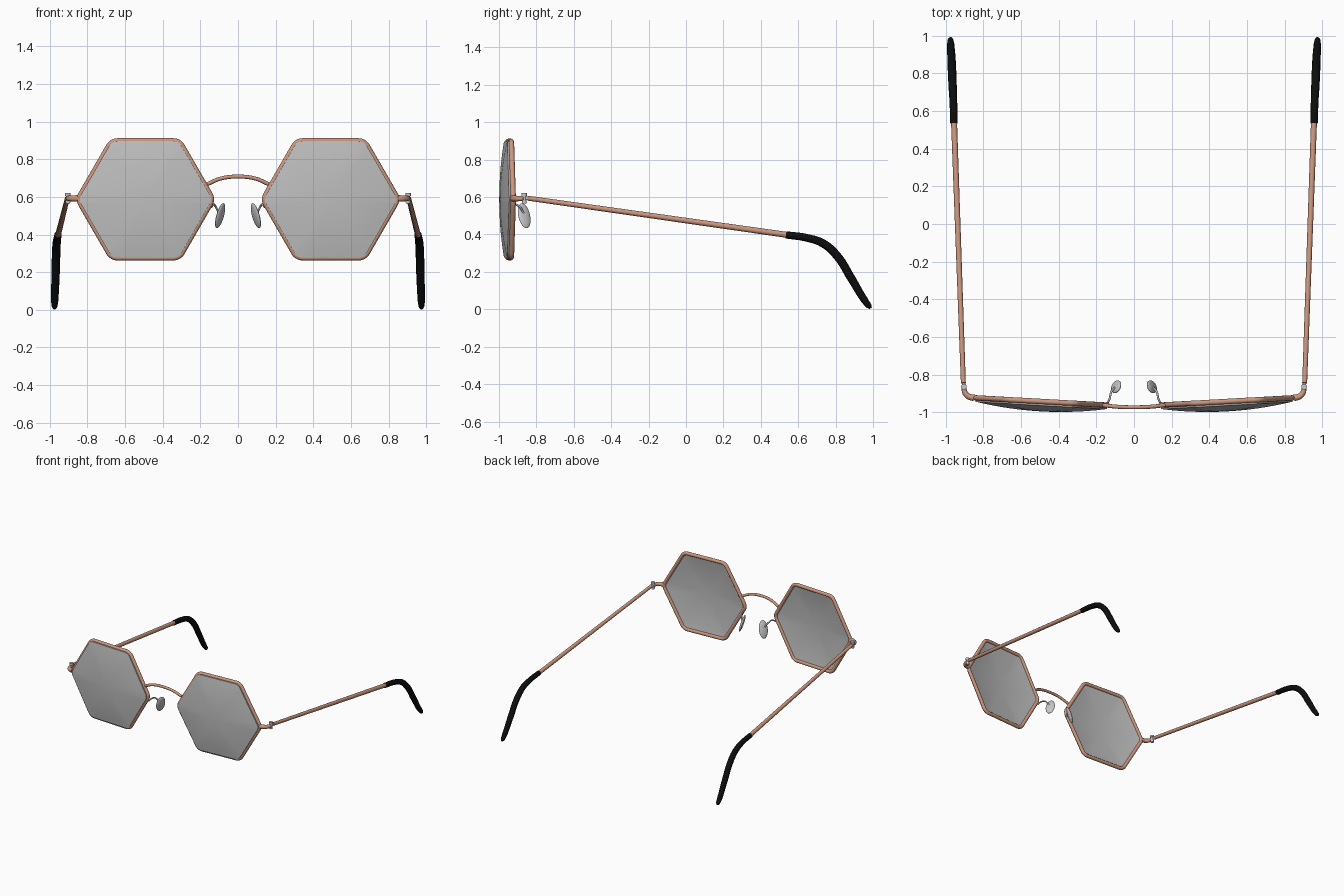
import bpy, bmesh, math
from mathutils import Vector, Matrix

cube = bpy.data.objects.get("Cube")
if cube:
    bpy.data.objects.remove(cube, do_unlink=True)


def material(name, rgb):
    m = bpy.data.materials.new(name)
    m.use_nodes = True
    m.diffuse_color = (*rgb, 1)
    m.node_tree.nodes["Principled BSDF"].inputs["Base Color"].default_value = (*rgb, 1)
    return m


COPPER = material("copper", (0.6, 0.31, 0.21))
GLASS = material("grey_lens", (0.52, 0.52, 0.52))
SILVER = material("silver", (0.58, 0.58, 0.6))
BLACK = material("black", (0.004, 0.004, 0.004))


def finish(bm, name, mat, mirrored=True):
    """Make an object from a bmesh, plus its mirror image on the other side."""
    bmesh.ops.recalc_face_normals(bm, faces=bm.faces)
    for side in ("left_", "right_") if mirrored else ("",):
        if side == "right_":
            bmesh.ops.transform(bm, matrix=Matrix.Scale(-1, 4, (1, 0, 0)), verts=bm.verts)
            bmesh.ops.reverse_faces(bm, faces=bm.faces)
        mesh = bpy.data.meshes.new(side + name)
        bm.to_mesh(mesh)
        mesh.materials.append(mat)
        obj = bpy.data.objects.new(side + name, mesh)
        bpy.context.collection.objects.link(obj)
        bpy.ops.object.select_all(action="DESELECT")
        obj.select_set(True)
        bpy.context.view_layer.objects.active = obj
        bpy.ops.object.shade_smooth_by_angle(angle=math.radians(40))
    bm.free()


def tube(name, points, radius, mat, scales=None, cyclic=False, smooth=True, mirrored=True):
    """Sweep a round section along a path."""
    cu = bpy.data.curves.new(name + "_path", "CURVE")
    cu.dimensions = "3D"
    cu.bevel_depth, cu.bevel_resolution = radius, 4
    cu.use_fill_caps = True
    cu.resolution_u = 8
    sp = cu.splines.new("BEZIER" if smooth else "POLY")
    pts = sp.bezier_points if smooth else sp.points
    pts.add(len(points) - 1)
    for i, (p, co) in enumerate(zip(pts, points)):
        p.co = co if smooth else (*co, 1)
        p.radius = scales[i] if scales else 1
        if smooth:
            p.handle_left_type = p.handle_right_type = "AUTO"
    sp.use_cyclic_u = cyclic
    path = bpy.data.objects.new(name + "_path", cu)
    bpy.context.collection.objects.link(path)
    bpy.context.view_layer.update()
    bm = bmesh.new()
    bm.from_mesh(path.evaluated_get(bpy.context.evaluated_depsgraph_get()).to_mesh())
    bpy.data.objects.remove(path, do_unlink=True)
    bmesh.ops.remove_doubles(bm, verts=bm.verts, dist=0.00001)
    finish(bm, name, mat, mirrored)


# Rounded hexagon outline and the slightly turned plane of each lens
CX, CZ = 0.492, 0.587


def hexagon(apothem, fillet, steps=6):
    out = []
    reach = (apothem - fillet) / math.cos(math.pi / 6)
    for k in range(6):
        mid = k * math.pi / 3
        for s in range(steps + 1):
            a = mid - math.pi / 6 + s / steps * math.pi / 3
            out.append(Vector((reach * math.cos(mid) + fillet * math.cos(a),
                               reach * math.sin(mid) + fillet * math.sin(a))))
    return out


def place(p, depth=0):
    return Vector((CX + p.x, -0.943 + 0.055 * p.x + depth, CZ + p.y))


# Rims
tube("rim", [place(p) for p in hexagon(0.311, 0.055)], 0.014, COPPER, cyclic=True, smooth=False)

# Domed lenses: rings on a front and a back cap, joined along the edge
outline, rings = hexagon(0.309, 0.05), 8
bm = bmesh.new()
edges = []
for offset in (-0.053, -0.028):
    centre = bm.verts.new(place(Vector((0, 0)), offset))
    last = None
    for r in range(1, rings + 1):
        ring = []
        for p in outline:
            q = p * r / rings
            ring.append(bm.verts.new(place(q, offset + q.length_squared / 3.8)))
        for i in range(len(ring)):
            a, b = ring[i - 1], ring[i]
            bm.faces.new((last[i - 1], a, b, last[i]) if last else (centre, a, b))
        last = ring
    edges.append(last)
front, back = edges
for i in range(len(front)):
    bm.faces.new((front[i - 1], front[i], back[i], back[i - 1]))
finish(bm, "lens", GLASS)

# Bridge arch
tube("bridge", [(-0.163, -0.963, 0.668), (-0.09, -0.971, 0.698), (0, -0.974, 0.708),
                (0.09, -0.971, 0.698), (0.163, -0.963, 0.668)], 0.0105, COPPER, mirrored=False)

# End pieces curling back to the hinges
tube("end_piece", [(0.85, -0.924, 0.592), (0.878, -0.917, 0.592), (0.898, -0.897, 0.592),
                   (0.904, -0.868, 0.592)], 0.016, COPPER, scales=[1.1, 1, 0.9, 0.8])

# Hinge barrels with wider caps
for name, z, radius, height in (("hinge_barrel", 0.592, 0.011, 0.055),
                                ("hinge_top_cap", 0.613, 0.015, 0.016),
                                ("hinge_bottom_cap", 0.575, 0.013, 0.012)):
    bm = bmesh.new()
    bmesh.ops.create_cone(bm, cap_ends=True, segments=20, radius1=radius, radius2=radius,
                          depth=height, matrix=Matrix.Translation((0.904, -0.865, z)))
    finish(bm, name, SILVER)
tube("hinge_link", [(0.904, -0.862, 0.594), (0.907, -0.83, 0.592)], 0.009, SILVER, smooth=False)

# Temple arms and black ear tips
tube("temple", [(0.907, -0.845, 0.594), (0.957, 0.56, 0.395)], 0.0145, COPPER,
     scales=[0.9, 1.1], smooth=False)
tube("ear_tip", [(0.957, 0.535, 0.398), (0.96, 0.65, 0.381), (0.964, 0.735, 0.351),
                 (0.967, 0.81, 0.283), (0.97, 0.88, 0.172), (0.974, 0.955, 0.048),
                 (0.975, 0.978, 0.018), (0.975, 0.988, 0.006)],
     0.0205, BLACK, scales=[0.95, 1, 1.08, 1.1, 1.08, 0.95, 0.75, 0.35])

# Nose pads: flattened tilted ellipsoids on thin wire arms
up = Vector((-0.26, -0.2, 1)).normalized()
across = Vector((-0.5, 0.87, 0))
across = (across - up * across.dot(up)).normalized()
axes = Matrix((up.cross(across), across, up)).transposed().to_4x4()
bm = bmesh.new()
bmesh.ops.create_uvsphere(bm, u_segments=24, v_segments=14, radius=1)
bmesh.ops.transform(bm, verts=bm.verts, matrix=Matrix.Translation((0.095, -0.865, 0.5))
                    @ axes @ Matrix.Diagonal((0.012, 0.036, 0.07, 1)))
finish(bm, "nose_pad", SILVER)
tube("nose_pad_arm", [(0.143, -0.955, 0.545), (0.13, -0.93, 0.56), (0.122, -0.895, 0.553),
                      (0.1, -0.868, 0.512)], 0.0055, SILVER)
